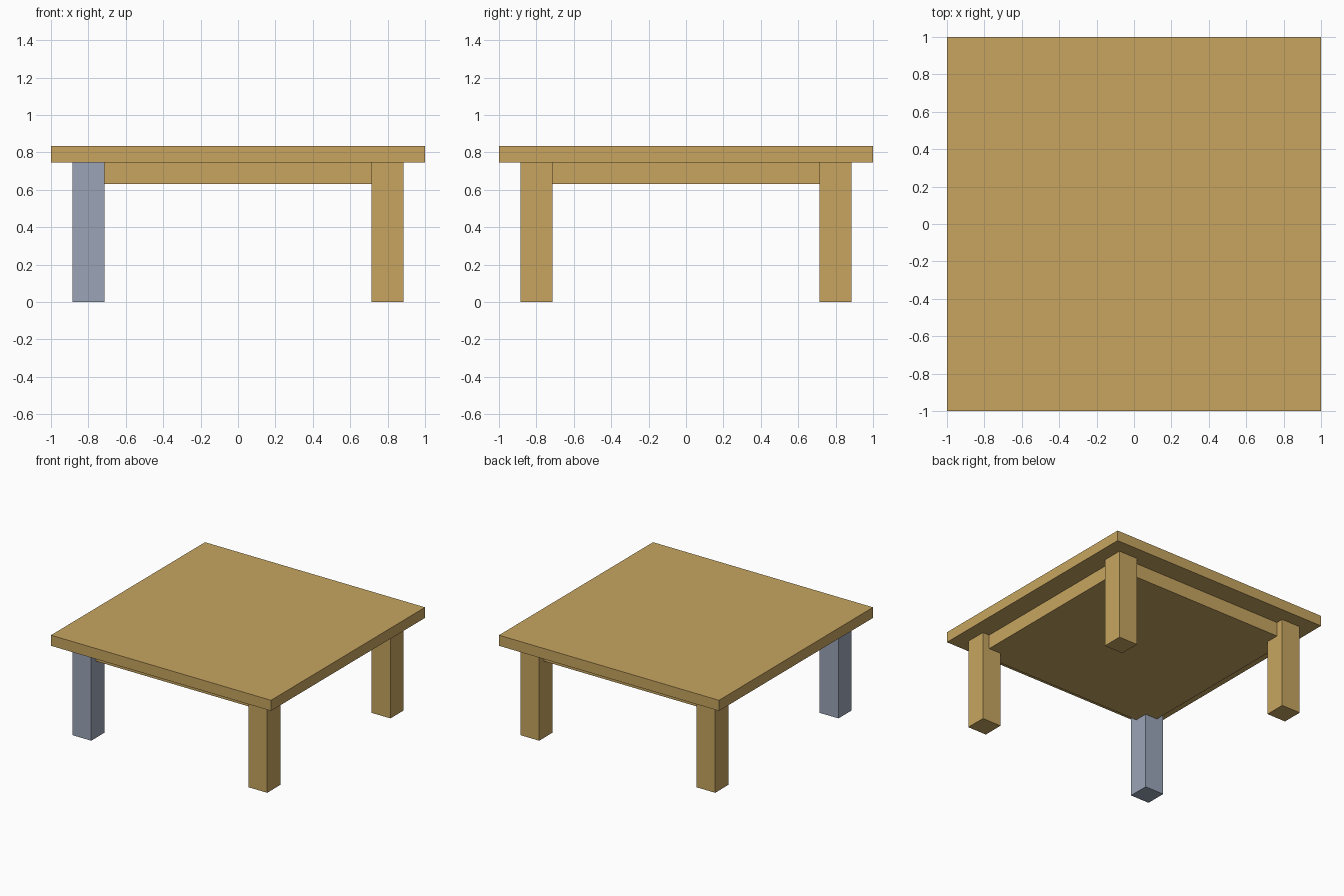
import bpy

if "Cube" in bpy.data.objects:
    bpy.data.objects.remove(bpy.data.objects["Cube"])


def material(name, rgb):
    m = bpy.data.materials.new(name)
    m.diffuse_color = (*rgb, 1.0)
    m.use_nodes = True
    m.node_tree.nodes["Principled BSDF"].inputs["Base Color"].default_value = m.diffuse_color
    return m


wood = material("warm_wood", (0.571, 0.376, 0.117))
grey = material("blue_grey", (0.328, 0.376, 0.485))


def box(name, x, y, z0, z1, width, mat):
    """Square-footprint box centred on (x, y), from z0 to z1."""
    bpy.ops.mesh.primitive_cube_add(size=1, location=(x, y, (z0 + z1) / 2))
    ob = bpy.context.object
    ob.name = name
    ob.scale = (width, width, z1 - z0)
    bpy.ops.object.transform_apply(location=False, rotation=False, scale=True)
    ob.data.materials.append(mat)
    return ob


TOP, UNDERSIDE, APRON_BOTTOM = 0.834, 0.747, 0.63

# Table top and the solid apron block beneath it
box("table_top", 0, 0, UNDERSIDE, TOP, 2.0, wood)
box("apron", 0, 0, APRON_BOTTOM, UNDERSIDE, 1.65, wood)

# Four corner legs, the front left one in grey
for side, sx in (("left", -1), ("right", 1)):
    for end, sy in (("front", -1), ("back", 1)):
        mat = grey if (side, end) == ("left", "front") else wood
        box(f"{end}_{side}_leg", 0.8 * sx, 0.8 * sy, 0, UNDERSIDE, 0.172, mat)
